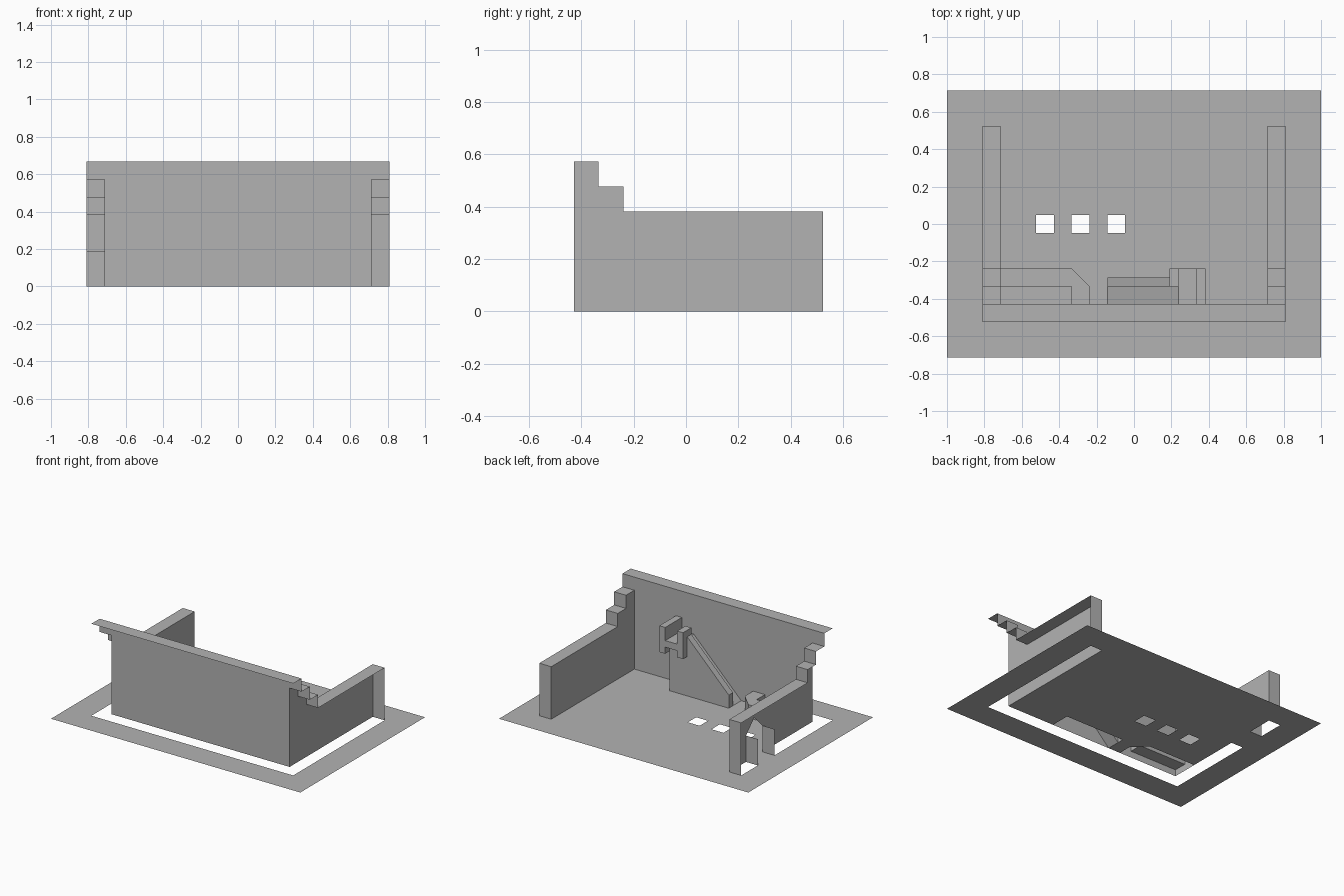
import bpy, bmesh
from mathutils import Vector

if "Cube" in bpy.data.objects:
    bpy.data.objects.remove(bpy.data.objects["Cube"])

U = 2 / 21  # the model sits on a 21 x 15 grid

stone = bpy.data.materials.new("stone grey")
stone.diffuse_color = (0.45, 0.45, 0.45, 1)
stone.use_nodes = True
stone.node_tree.nodes["Principled BSDF"].inputs["Base Color"].default_value = stone.diffuse_color


def build(name, faces):
    """faces: list of (points in grid units, direction the face looks)"""
    bm = bmesh.new()
    for pts, look in faces:
        f = bm.faces.new([bm.verts.new(Vector(p) * U) for p in pts])
        f.normal_update()
        if f.normal.dot(Vector(look)) < 0:
            f.normal_flip()
    bmesh.ops.remove_doubles(bm, verts=bm.verts, dist=1e-5)
    me = bpy.data.meshes.new(name)
    bm.to_mesh(me)
    bm.free()
    me.materials.append(stone)
    ob = bpy.data.objects.new(name, me)
    bpy.context.collection.objects.link(ob)
    return ob


def flat(x0, x1, y0, y1, z):
    return [(x0, y0, z), (x1, y0, z), (x1, y1, z), (x0, y1, z)]


def across_x(x0, x1, a, b):
    """quad spanning x0..x1 over the (y, z) segment a-b"""
    return [(x0, *a), (x1, *a), (x1, *b), (x0, *b)]


def upright(a, b, z0, z1):
    """vertical quad over the (x, y) segment a-b"""
    return [(*a, z0), (*b, z0), (*b, z1), (*a, z1)]


def box(x0, x1, y0, y1, z0, z1):
    return [(flat(x0, x1, y0, y1, z1), (0, 0, 1)),
            (flat(x0, x1, y0, y1, z0), (0, 0, -1)),
            (upright((x0, y0), (x1, y0), z0, z1), (0, -1, 0)),
            (upright((x0, y1), (x1, y1), z0, z1), (0, 1, 0)),
            (upright((x0, y0), (x0, y1), z0, z1), (-1, 0, 0)),
            (upright((x1, y0), (x1, y1), z0, z1), (1, 0, 0))]


UP = (0, 0, 1)

# Floor: cells between cut lines, leaving out openings
holes = [(-8.5, 8.5, -5.5, -4.5), (7.5, 8.5, -4.5, 5.5),
         (-8.5, -7.5, -4.5, 1.5), (-8.5, -7.5, 3.5, 5.5),
         (-1.5, 3.5, -4.5, -3), (-7.5, -2.5, -4.5, -2.5)]
holes += [(x, x + 1, -0.5, 0.5) for x in (-5.5, -3.5, -1.5)]
xs = sorted({v for h in holes for v in h[:2]} | {-10.5, 10.5})
ys = sorted({v for h in holes for v in h[2:]} | {-7.5, 7.5})
cells = []
for x0, x1 in zip(xs, xs[1:]):
    for y0, y1 in zip(ys, ys[1:]):
        cx, cy = (x0 + x1) / 2, (y0 + y1) / 2
        if not any(h[0] < cx < h[1] and h[2] < cy < h[3] for h in holes):
            cells.append((flat(x0, x1, y0, y1, 0), UP))
cells.append(([(-2.5, -2.5, 0), (-3.5, -2.5, 0), (-2.5, -3.5, 0)], UP))
build("floor", cells)

# Front wall: inner sheet and top ledge
build("front_wall", [
    (upright((-7.5, -4.5), (7.5, -4.5), 0, 7), (0, 1, 0)),
    (flat(-8.5, 8.5, -5.5, -4.5, 7), UP)])

# Side walls: inner sheet, stepped top and end cap
steps = [(5.5, 0), (5.5, 4), (-2.5, 4), (-2.5, 5), (-3.5, 5), (-3.5, 6),
         (-4.5, 6), (-4.5, 7)]
door = [(1.5, 0), (1.5, 2), (2.5, 3), (3.5, 2), (3.5, 0)]
for name, s in (("left_wall", -1), ("right_wall", 1)):
    outline = steps[:-1] + [(-4.5, 0)] + (door if s < 0 else [])
    faces = [([(7.5 * s, y, z) for y, z in outline], (-s, 0, 0))]
    for a, b in zip(steps, steps[1:]):
        faces.append((across_x(7.5 * s, 8.5 * s, a, b), (0, 1, 1)))
    if s < 0:  # doorway jambs
        faces.append((across_x(-7.5, -8.5, door[0], door[1]), (0, 1, 0)))
        faces.append((across_x(-7.5, -8.5, door[3], door[4]), (0, -1, 0)))
    build(name, faces)

# Corner basin: raised rim with a chamfered corner and a sunken bed
out = [(-7.5, -2.5), (-3.5, -2.5), (-2.5, -3.5), (-2.5, -4.5)]
inn = [(-7.5, -3.5), (-3.5, -3.5), (-3.5, -4.5)]
rim = out + inn[::-1]
faces = [([(x, y, 1) for x, y in rim], UP),
         (flat(-7.5, -3.5, -4.5, -3.5, 0.5), UP)]
faces += [(upright(a, b, 0, 1), (1, 1, 0)) for a, b in zip(out, out[1:])]
faces += [(upright(a, b, 0.5, 1), (-1, -1, 0)) for a, b in zip(inn, inn[1:])]
build("corner_basin", faces)

# Ramp up the front wall with a raised side rail
build("ramp", [
    ([(-1.5, -4.5, 0), (2.5, -4.5, 4), (2.5, -3.5, 4), (-1.5, -3.5, 0)], UP)])
build("ramp_rail", [
    ([(-1.5, -3.5, 1), (2, -3.5, 4.5), (2, -3, 4.5), (-1.5, -3, 1)], UP),
    ([(-1.5, -3, 0), (3.5, -3, 0), (3.5, -3, 3.5), (2, -3, 3.5),
      (2, -3, 4.5), (-1.5, -3, 1)], (0, 1, 0)),
    ([(-1.5, -3.5, 0), (2, -3.5, 3.5), (2, -3.5, 4.5), (-1.5, -3.5, 1)],
     (0, -1, 0)),
    (upright((-1.5, -3.5), (-1.5, -3), 0, 1), (-1, 0, 0)),
    (upright((3.5, -4.5), (3.5, -3), 0, 3.5), (1, 0, 0))])

# Landing with a post at the ramp and a parapet at the far end
build("landing", box(2.5, 3.5, -4.5, -2.5, 3.5, 4))
build("landing_post", box(2, 2.5, -3.5, -2.5, 3, 5))
build("landing_parapet", box(3.5, 4, -4.5, -2.5, 3, 5))
